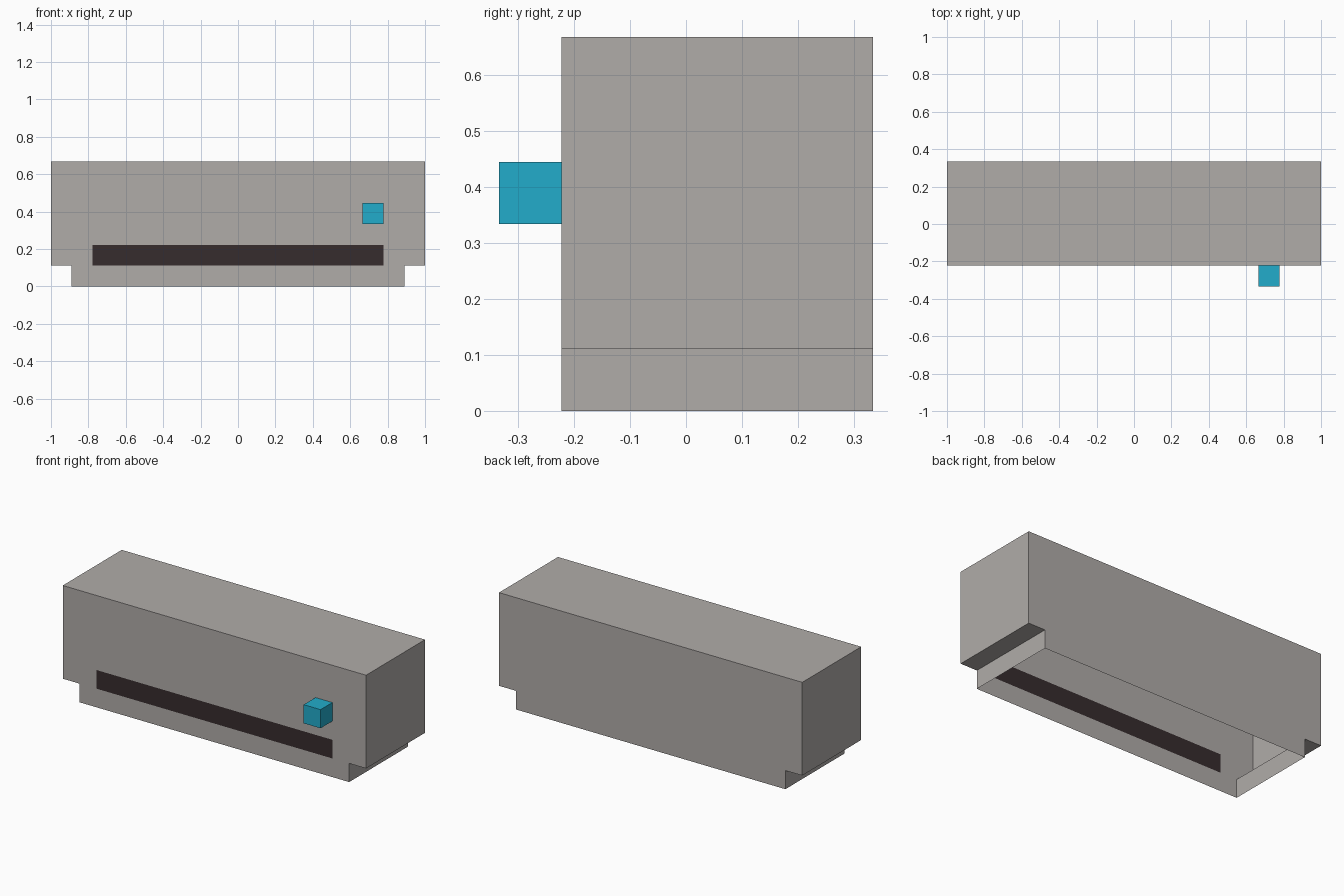
import bpy, bmesh
from mathutils import Vector

if "Cube" in bpy.data.objects:
    bpy.data.objects.remove(bpy.data.objects["Cube"])

U = 1 / 9                      # design unit: the model is 18 units wide
FRONT, BACK = -2 * U, 3 * U    # shell front and back planes


def material(name, rgb):
    m = bpy.data.materials.new(name)
    m.diffuse_color = (*rgb, 1)
    m.use_nodes = True
    m.node_tree.nodes["Principled BSDF"].inputs["Base Color"].default_value = m.diffuse_color
    return m


stone = material("warm grey", (0.434, 0.413, 0.397))
dark = material("dark slot", (0.037, 0.025, 0.027))
cyan = material("cyan", (0.016, 0.413, 0.597))


def finish(name, bm, mats):
    me = bpy.data.meshes.new(name)
    bm.to_mesh(me)
    bm.free()
    for m in mats:
        me.materials.append(m)
    ob = bpy.data.objects.new(name, me)
    bpy.context.collection.objects.link(ob)
    return ob


# Hollow housing: stepped profile swept front to back, open underneath
bm = bmesh.new()
profile = [(-8, 0), (-8, 1), (-9, 1), (-9, 6), (9, 6), (9, 1), (8, 1), (8, 0)]


def face(points):
    return bm.faces.new([bm.verts.new(p) for p in points])


for (xa, za), (xb, zb) in zip(profile, profile[1:]):
    face([(xa * U, FRONT, za * U), (xa * U, BACK, za * U),
          (xb * U, BACK, zb * U), (xb * U, FRONT, zb * U)])


def panel(y, half, z0, z1):
    pts = [(-half * U, y, z0 * U), (half * U, y, z0 * U),
           (half * U, y, z1 * U), (-half * U, y, z1 * U)]
    return face(pts if y < 0 else pts[::-1])


panel(BACK, 8, 0, 1)
panel(BACK, 9, 1, 6)
panel(FRONT, 8, 0, 1)
upper_front = panel(FRONT, 9, 1, 6)

# Cut the dark slot into the upper front panel
geom = [upper_front, *upper_front.edges, *upper_front.verts]
for co, no in [((-7 * U, 0, 0), (1, 0, 0)), ((7 * U, 0, 0), (1, 0, 0)),
               ((0, 0, 2 * U), (0, 0, 1))]:
    geom = bmesh.ops.bisect_plane(bm, geom=geom, plane_co=co, plane_no=no)["geom"]
for f in bm.faces:
    c = f.calc_center_median()
    if abs(c.y - FRONT) < 1e-4 and abs(c.x) < 7 * U and U < c.z < 2 * U:
        f.material_index = 1
bmesh.ops.remove_doubles(bm, verts=bm.verts, dist=1e-5)
finish("housing", bm, [stone, dark])

# Cube button on the front, open where it meets the wall
bm = bmesh.new()
bmesh.ops.create_cube(bm, size=U)
bmesh.ops.translate(bm, verts=bm.verts, vec=Vector((6.5 * U, -2.5 * U, 3.5 * U)))
bmesh.ops.delete(bm, geom=[f for f in bm.faces if f.normal.y > 0.5], context="FACES_ONLY")
finish("button", bm, [cyan])
